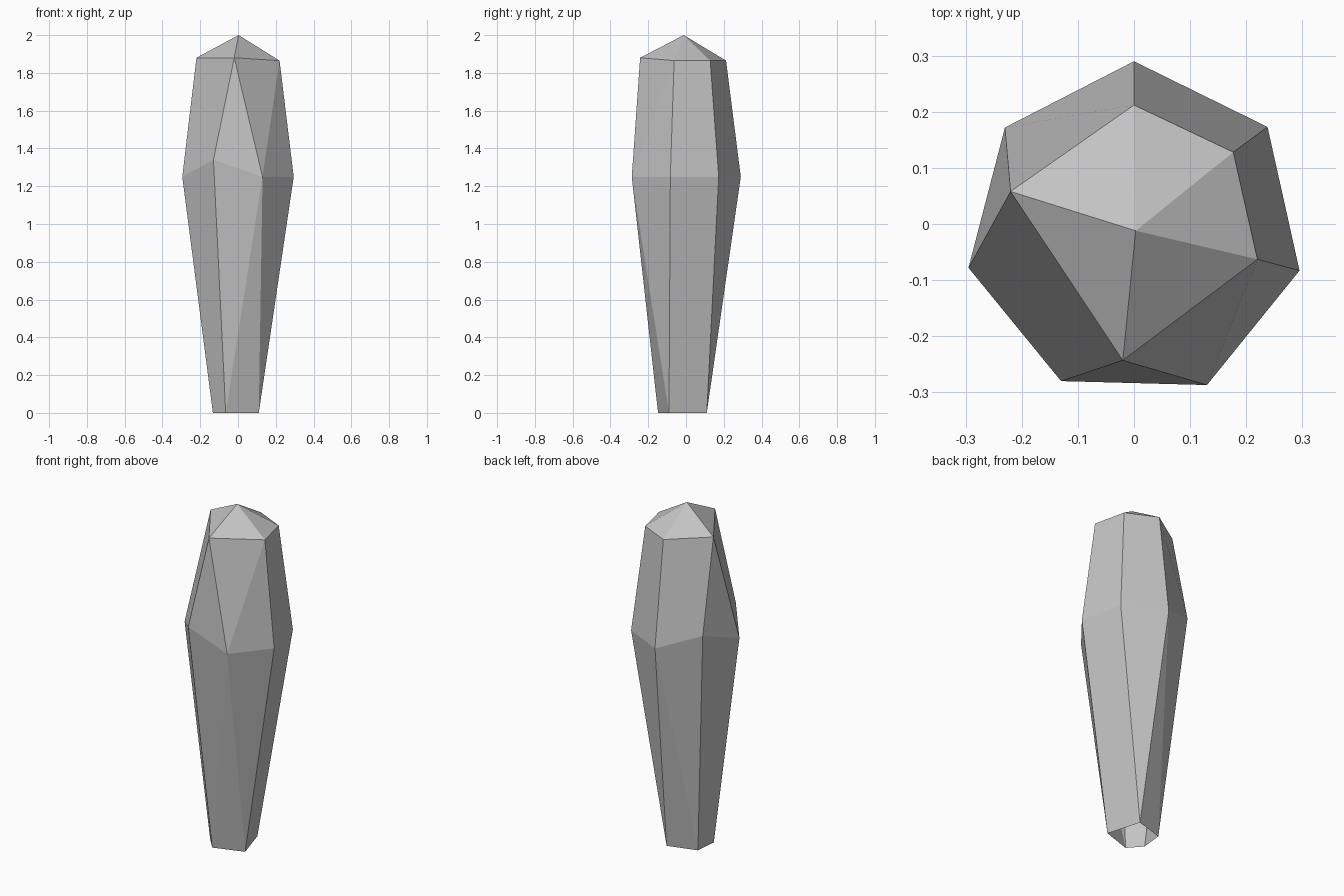
import bpy, bmesh

cube = bpy.data.objects.get("Cube")
if cube:
    bpy.data.objects.remove(cube, do_unlink=True)

# Stone colour
stone = bpy.data.materials.new("grey_stone")
stone.use_nodes = True
grey = (0.55, 0.55, 0.55, 1)
stone.diffuse_color = grey
stone.node_tree.nodes["Principled BSDF"].inputs["Base Color"].default_value = grey

bm = bmesh.new()


def ring(points):
    return [bm.verts.new(p) for p in points]


def bridge(upper, lower, walk):
    """Walk round two rings; u / l / b steps the upper, lower or both."""
    i = j = 0
    for step in walk:
        face = [upper[i % len(upper)], lower[j % len(lower)]]
        if step in "lb":
            j += 1
            face.append(lower[j % len(lower)])
        if step in "ub":
            i += 1
            face.append(upper[i % len(upper)])
        bm.faces.new(face)


# Rings run counter-clockwise from the front
shoulder = ring([(-.02, -.243, 1.88), (.22, -.063, 1.865), (.177, .128, 1.865),
                 (0, .212, 1.865), (-.22, .058, 1.88)])
waist = ring([(.13, -.287, 1.25), (.295, -.083, 1.25), (.238, .173, 1.25),
              (0, .29, 1.25), (-.23, .172, 1.34), (-.295, -.078, 1.25),
              (-.13, -.28, 1.34)])
base = ring([(.11, -.09, 0), (.05, .11, 0), (-.12, .06, 0),
             (-.133, -.07, 0), (-.065, -.148, 0)])

# Pointed cap
apex = bm.verts.new((.003, -.012, 2))
for k, v in enumerate(shoulder):
    bm.faces.new((apex, v, shoulder[(k + 1) % len(shoulder)]))

# Faceted sides, open underneath
bridge(shoulder, waist, "ulbbblbl")
bridge(waist, base, "ubulubluul")

mesh = bpy.data.meshes.new("crystal_shard")
bm.to_mesh(mesh)
bm.free()
mesh.materials.append(stone)
bpy.context.collection.objects.link(bpy.data.objects.new("crystal_shard", mesh))
